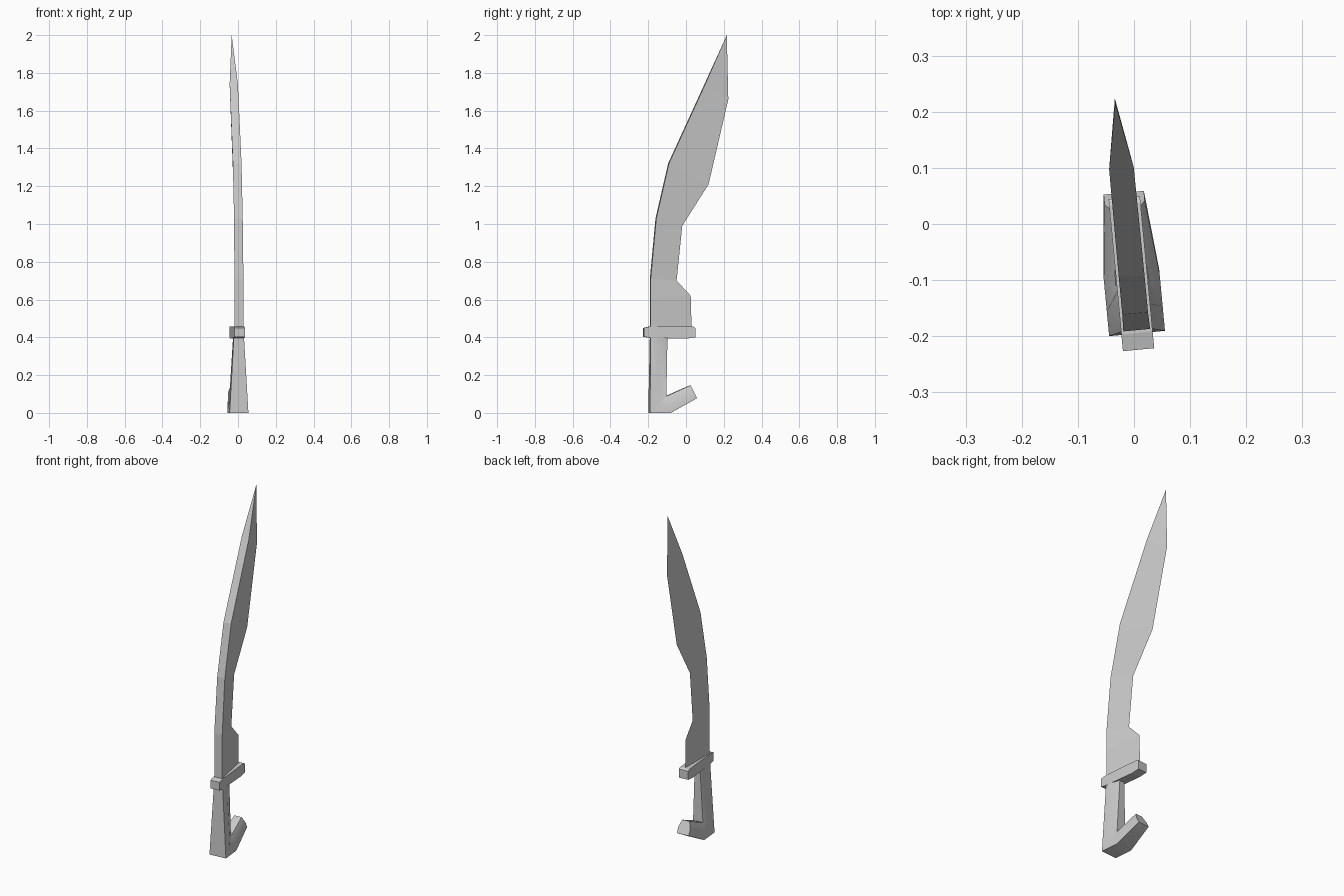
import bpy, bmesh
from math import radians

if "Cube" in bpy.data.objects:
    bpy.data.objects.remove(bpy.data.objects["Cube"])

YAW, SHIFT = radians(5.4), -0.013   # the whole sword is turned slightly about z


def make(name, sections, caps=True, smooth=None):
    """Loft matching rings of (x, y, z) points, optionally capping both ends."""
    bm = bmesh.new()
    rings = [[bm.verts.new(p) for p in s] for s in sections]
    n = len(rings[0])
    for a, b in zip(rings, rings[1:]):
        for i in range(n):
            j = (i + 1) % n
            bm.faces.new((a[i], a[j], b[j], b[i]))
    if caps:
        bm.faces.new(rings[0][::-1])
        bm.faces.new(rings[-1])
    bmesh.ops.remove_doubles(bm, verts=bm.verts, dist=1e-5)
    bmesh.ops.recalc_face_normals(bm, faces=bm.faces)
    me = bpy.data.meshes.new(name)
    bm.to_mesh(me)
    bm.free()
    ob = bpy.data.objects.new(name, me)
    bpy.context.collection.objects.link(ob)
    ob.rotation_euler.z = YAW
    ob.location.x = SHIFT
    if smooth:
        bpy.ops.object.select_all(action='DESELECT')
        bpy.context.view_layer.objects.active = ob
        ob.select_set(True)
        bpy.ops.object.shade_smooth_by_angle(angle=radians(smooth))
    return ob


# Blade: wedge section, thick spine at the front and sharp edge at the back
# each row: spine y, z, edge y, z, half thickness
blade = [
    (-0.19, 0.44, 0.03, 0.44, 0.024),
    (-0.19, 0.61, 0.025, 0.62, 0.024),
    (-0.19, 0.71, -0.05, 0.70, 0.024),
    (-0.16, 1.03, -0.02, 0.99, 0.023),
    (-0.093, 1.32, 0.12, 1.21, 0.023),
    (0.10, 1.74, 0.225, 1.66, 0.022),
    (0.217, 2.0, 0.217, 2.0, 0.0),
]
make("blade", [[(-t, sy, sz), (t, sy, sz), (0, ey, ez)]
               for sy, sz, ey, ez, t in blade], caps=True)

# Guard: side profile extruded across the sword
guard = [(-0.225, 0.403), (-0.19, 0.397), (0.0, 0.393), (0.047, 0.40),
         (0.047, 0.45), (0.035, 0.457), (-0.195, 0.457), (-0.225, 0.45)]
make("guard", [[(x, y, z) for y, z in guard] for x in (-0.028, 0.028)])

# Hooked grip: flat outer face, narrower rounded inner face
# each row: outer y, z, inner y, z, half width
grip = [
    (-0.19, 0.40, -0.10, 0.40, 0.027),
    (-0.196, 0.0, -0.107, 0.088, 0.05),
    (-0.085, 0.0, -0.104, 0.09, 0.05),
    (0.056, 0.078, 0.022, 0.146, 0.036),
]
SHAPE = [(-1, 0), (1, 0), (1, 0.5), (0.6, 1), (-0.6, 1), (-1, 0.5)]
make("grip", [[(u * w, oy + (iy - oy) * v, oz + (iz - oz) * v) for u, v in SHAPE]
              for oy, oz, iy, iz, w in grip], smooth=50)
